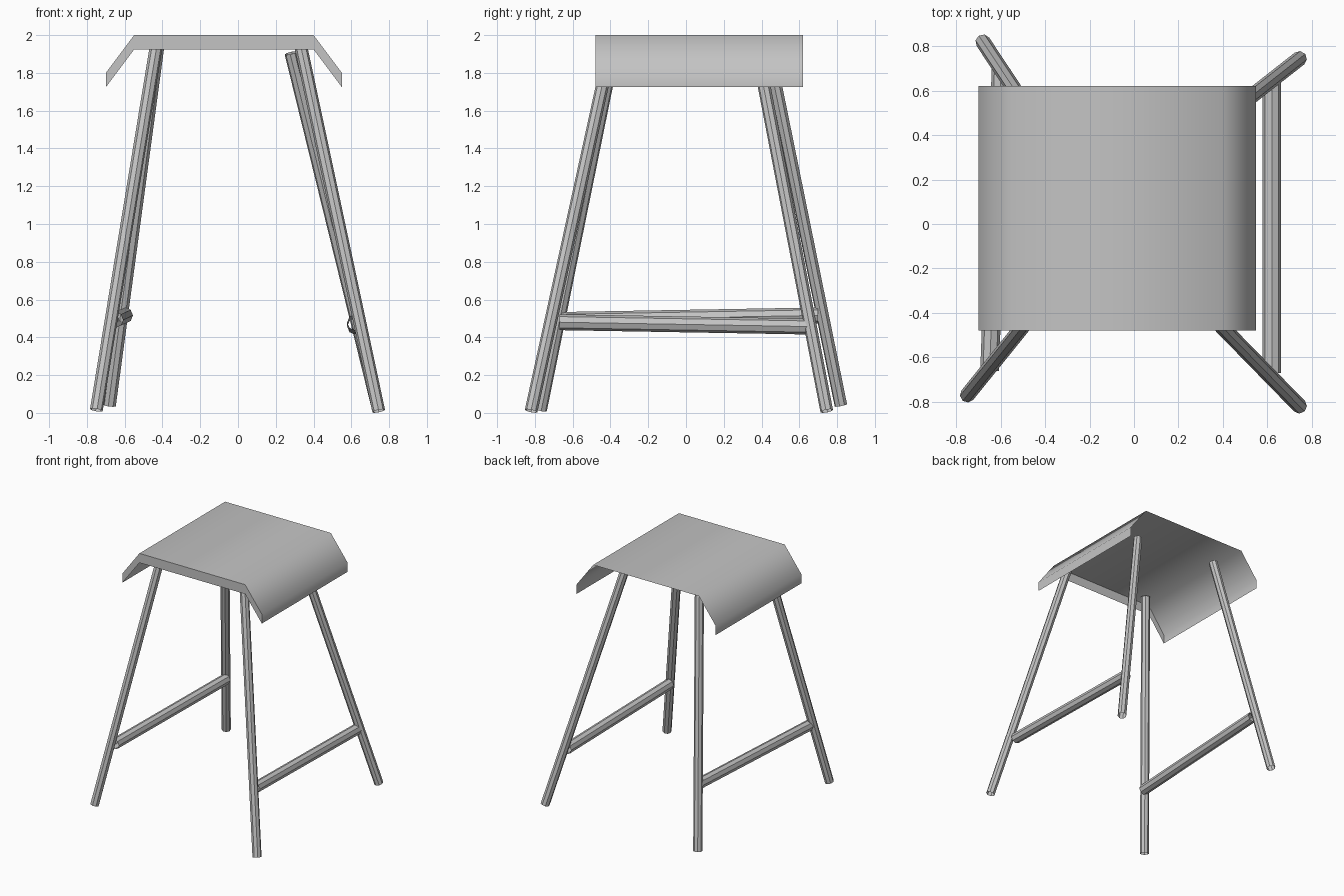
import bpy
import bmesh
from mathutils import Vector

cube = bpy.data.objects.get("Cube")
if cube:
    bpy.data.objects.remove(cube, do_unlink=True)

# One plain grey for the whole stool
GREY = (0.55, 0.55, 0.55, 1.0)
grey = bpy.data.materials.new("plain grey")
grey.use_nodes = True
grey.diffuse_color = GREY
grey.node_tree.nodes["Principled BSDF"].inputs["Base Color"].default_value = GREY


def finish(name, bm):
    mesh = bpy.data.meshes.new(name)
    bm.to_mesh(mesh)
    bm.free()
    mesh.materials.append(grey)
    obj = bpy.data.objects.new(name, mesh)
    bpy.context.collection.objects.link(obj)
    return obj


def tube(name, start, end, radius, sides=8):
    """Faceted open-ended tube between two points."""
    start, end = Vector(start), Vector(end)
    axis = end - start
    bm = bmesh.new()
    bmesh.ops.create_cone(bm, cap_ends=False, segments=sides, radius1=radius,
                          radius2=radius, depth=axis.length)
    bmesh.ops.rotate(bm, verts=bm.verts,
                     matrix=axis.to_track_quat('Z', 'Y').to_matrix())
    bmesh.ops.translate(bm, verts=bm.verts, vec=(start + end) / 2)
    return finish(name, bm)


# Seat: a bent sheet with a rim on the front and both sides, open below and behind
def seat(front, back, rim):
    profile = [(-0.70, 1.80), (-0.55, 2.0), (0.40, 2.0), (0.55, 1.80)]
    profile = [(-0.70, 1.80 - rim)] + profile + [(0.55, 1.80 - rim)]
    bm = bmesh.new()
    rows = [[bm.verts.new((x, y, z)) for y in (front, back)] for x, z in profile]
    for a, b in zip(rows, rows[1:]):
        bm.faces.new((a[0], b[0], b[1], a[1])).smooth = True
    # Front rim follows the bends, with its own vertices for a crisp edge
    edge = [[bm.verts.new((x, front, z - drop)) for drop in (0, rim)]
            for x, z in profile[1:-1]]
    for a, b in zip(edge, edge[1:]):
        bm.faces.new((a[0], a[1], b[1], b[0]))
    return finish("seat", bm)


seat(-0.48, 0.62, 0.076)

# Splayed legs: foot, then top
legs = {
    "front_right_leg": ((-0.75, -0.77, 0.015), (-0.426, -0.369, 1.985)),
    "front_left_leg": ((0.745, -0.82, 0.01), (0.323, -0.388, 1.985)),
    "back_left_leg": ((0.745, 0.745, 0.01), (0.28, 0.38, 1.905)),
    "back_right_leg": ((-0.68, 0.82, 0.04), (-0.425, 0.435, 1.93)),
}
for name, (foot, top) in legs.items():
    tube(name, foot, top, 0.034)

# Side rails joining the front and back legs
tube("right_rail", (-0.65, -0.66, 0.492), (-0.598, 0.70, 0.516), 0.042)
tube("left_rail", (0.62, -0.67, 0.48), (0.62, 0.65, 0.457), 0.042)
